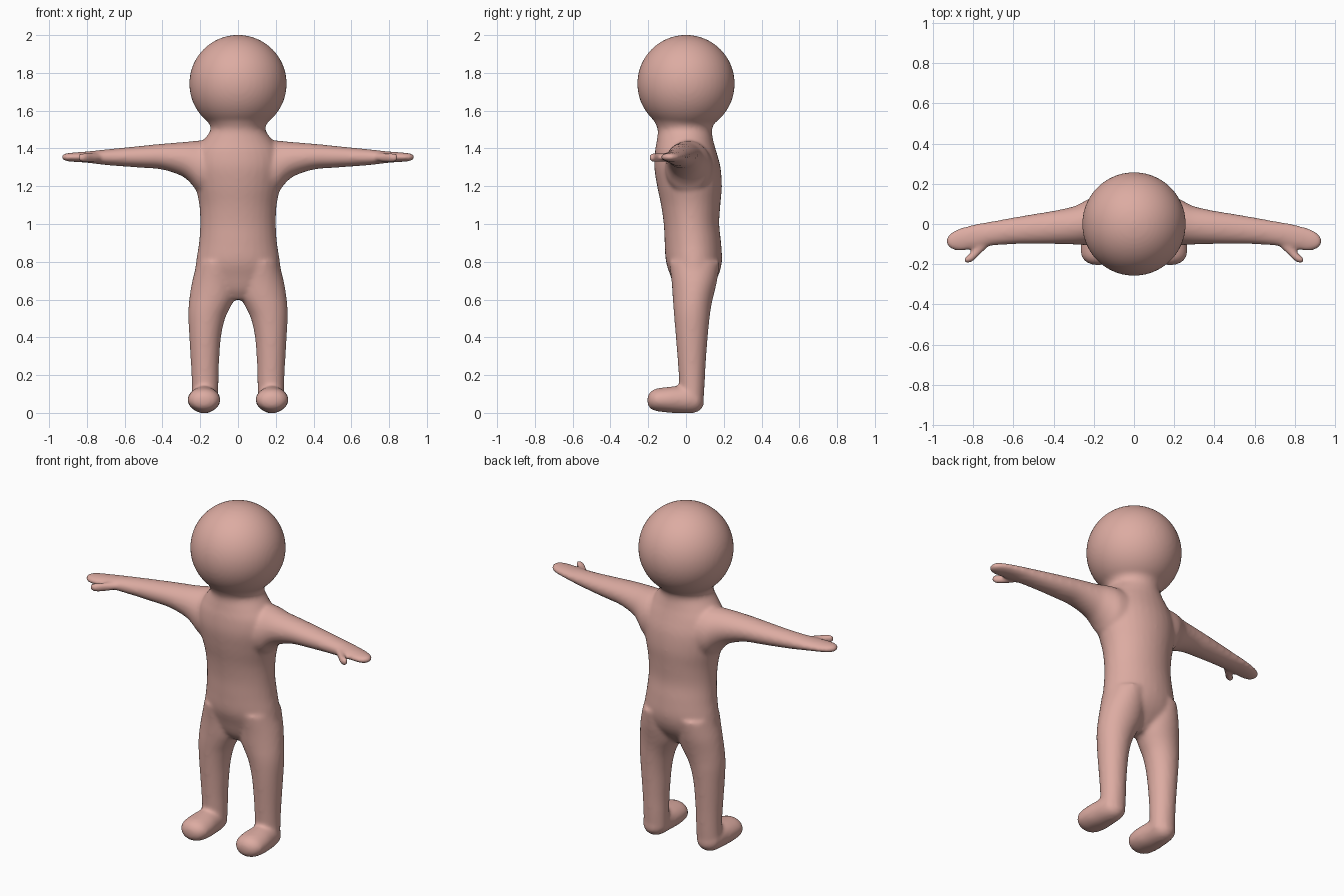
import bpy, bmesh, math
from mathutils import Vector, Matrix

bm = bmesh.new()
SEG = 32


def spline(keys, steps=5):
    """Catmull-Rom resampling of a list of section tuples."""
    out = []
    for i in range(len(keys) - 1):
        a, b, c, d = (keys[max(i - 1, 0)], keys[i], keys[i + 1],
                      keys[min(i + 2, len(keys) - 1)])
        for k in range(steps):
            t = k / steps
            out.append([q + 0.5 * t * (r - p + t * (2 * p - 5 * q + 4 * r - s
                        + t * (3 * (q - r) + s - p))) for p, q, r, s in zip(a, b, c, d)])
    return out + [list(keys[-1])]


def loft(keys, axis, sides=(1,)):
    """Oval sections (position, u0, u1, v0, v1) along an axis, mirrored in x per side."""
    for side in sides:
        rings = []
        for p, u0, u1, v0, v1 in spline(keys):
            ring = []
            for j in range(SEG):
                a = 2 * math.pi * j / SEG
                u = (u0 + u1) / 2 + (u1 - u0) / 2 * math.cos(a)
                v = (v0 + v1) / 2 + (v1 - v0) / 2 * math.sin(a)
                x, y, z = {'x': (p, u, v), 'y': (u, p, v), 'z': (u, v, p)}[axis]
                ring.append(bm.verts.new((side * x, y, z)))
            rings.append(ring)
        for r, s in zip(rings, rings[1:]):
            for j in range(SEG):
                k = (j + 1) % SEG
                bm.faces.new((r[j], r[k], s[k], s[j]))
        bm.faces.new(rings[0])
        bm.faces.new(rings[-1])


# Head
bmesh.ops.create_uvsphere(bm, u_segments=48, v_segments=32, radius=0.258,
                          matrix=Matrix.Translation((0, 0, 1.743)))

# Torso and neck: z, x range, y range
loft([(0.60, -.06, .06, -.02, .07), (0.65, -.16, .16, -.055, .12),
      (0.72, -.225, .225, -.08, .168), (0.80, -.222, .222, -.106, .19),
      (0.90, -.207, .207, -.113, .186), (1.00, -.20, .20, -.118, .176),
      (1.10, -.205, .205, -.132, .182), (1.20, -.225, .225, -.153, .19),
      (1.30, -.24, .24, -.168, .183), (1.38, -.225, .225, -.165, .162),
      (1.44, -.185, .185, -.155, .145), (1.50, -.145, .145, -.15, .138),
      (1.55, -.165, .165, -.172, .16), (1.62, -.21, .21, -.21, .21)], 'z')

# Arms and hands: x, y range, z range
loft([(0.08, -.12, .15, 1.12, 1.44), (0.20, -.11, .135, 1.16, 1.442),
      (0.25, -.105, .112, 1.215, 1.438), (0.30, -.102, .088, 1.255, 1.433),
      (0.40, -.10, .066, 1.288, 1.425), (0.50, -.10, .05, 1.297, 1.415),
      (0.60, -.101, .033, 1.304, 1.405), (0.70, -.108, .015, 1.312, 1.395),
      (0.78, -.122, .002, 1.322, 1.386), (0.85, -.133, -.015, 1.328, 1.38),
      (0.90, -.13, -.035, 1.331, 1.376), (0.925, -.115, -.055, 1.338, 1.37),
      (0.934, -.095, -.075, 1.348, 1.36)], 'x', (1, -1))

# Thumbs: x, y range, z range
loft([(0.73, -.12, -.08, 1.335, 1.37), (0.77, -.155, -.10, 1.327, 1.377),
      (0.80, -.185, -.132, 1.326, 1.378), (0.83, -.196, -.157, 1.328, 1.376),
      (0.848, -.192, -.17, 1.34, 1.364)], 'x', (1, -1))

# Legs: z, x range, y range
loft([(0.05, .105, .245, -.03, .092), (0.15, .103, .245, -.036, .099),
      (0.25, .101, .249, -.042, .104), (0.40, .09, .258, -.054, .115),
      (0.50, .068, .263, -.062, .125), (0.56, .04, .262, -.067, .133),
      (0.62, .01, .256, -.071, .146), (0.70, 0, .242, -.077, .165),
      (0.80, .01, .215, -.09, .18)], 'z', (1, -1))

# Feet: y, x range, z range
loft([(-.205, .165, .195, .055, .08), (-.192, .125, .235, .025, .108),
      (-.16, .099, .262, .01, .128), (-.10, .093, .267, .002, .137),
      (-.04, .10, .26, -.002, .142), (.03, .107, .25, -.002, .14),
      (.07, .12, .235, .01, .12), (.095, .155, .195, .04, .08)], 'y', (1, -1))

bmesh.ops.recalc_face_normals(bm, faces=bm.faces[:])
mesh = bpy.data.meshes.new("body")
bm.to_mesh(mesh)
bm.free()
body = bpy.data.objects.new("body", mesh)
bpy.context.collection.objects.link(body)

# Skin colour
skin = bpy.data.materials.new("skin")
skin.diffuse_color = (0.72, 0.41, 0.36, 1)
mesh.materials.append(skin)

# Fuse the parts into one soft skin
remesh = body.modifiers.new("fuse", 'REMESH')
remesh.mode = 'VOXEL'
remesh.voxel_size = 0.01
remesh.use_smooth_shade = True
soften = body.modifiers.new("soften", 'SMOOTH')
soften.factor = 0.5
soften.iterations = 12
